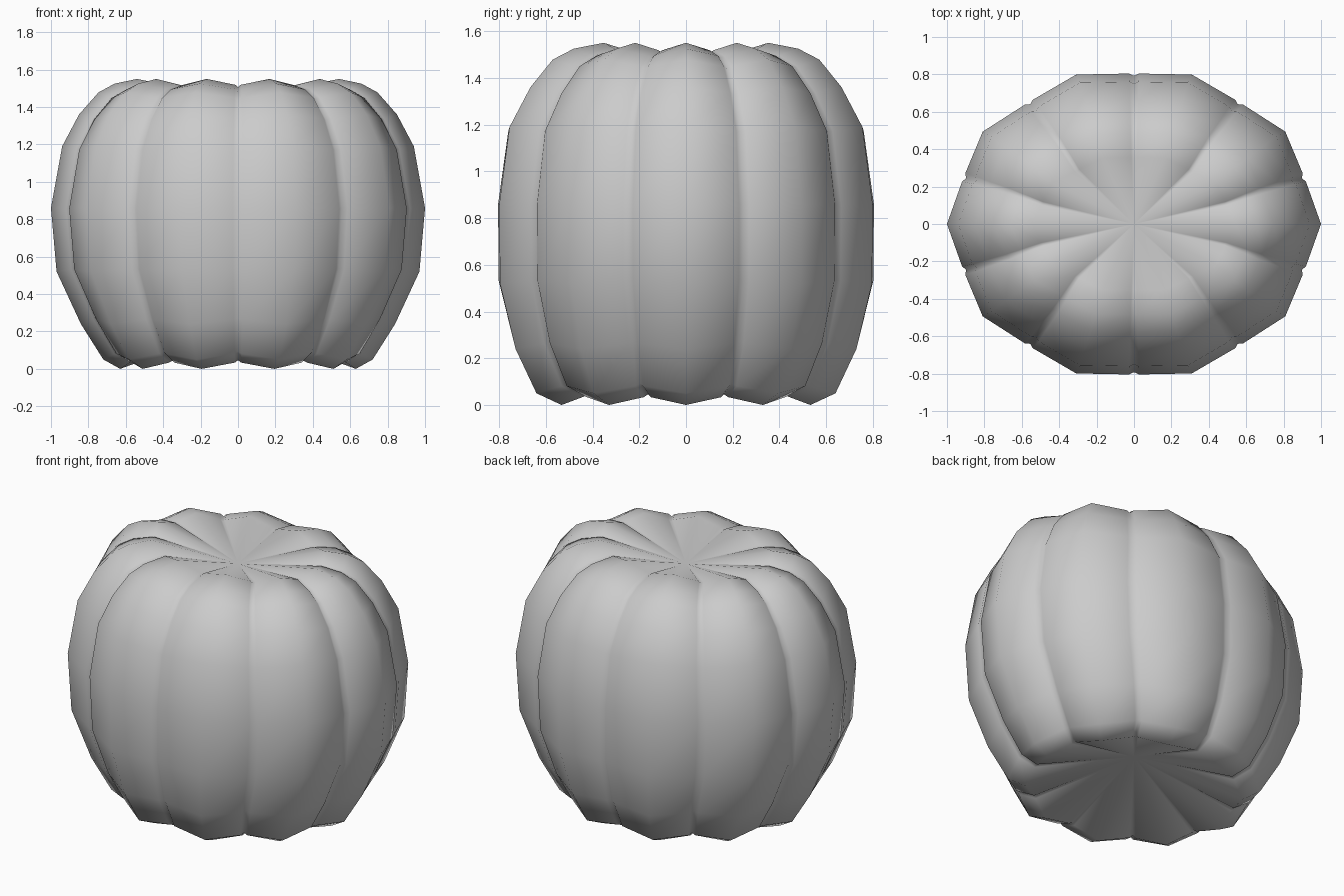
import bpy, bmesh
from math import sin, cos, radians
from mathutils import Vector

if "Cube" in bpy.data.objects:
    bpy.data.objects.remove(bpy.data.objects["Cube"])

# Profile rings of the lobe crests: x radius, y radius, height
RINGS = [(.63, .56, 0), (.72, .673, .05), (.84, .767, .24), (.97, .837, .52),
         (1, .84, .86), (.94, .794, 1.19), (.85, .70, 1.36),
         (.746, .60, 1.478), (.66, .505, 1.525), (.54, .37, 1.55)]
LOBES = 10
CENTRE = Vector((0, 0, .8))

# One lobe around the circle: crest, groove lip, groove floor, groove lip
STEP = 360 / LOBES
LOBE = [(0, 1), (STEP / 2 - 1.6, .958), (STEP / 2, .943), (STEP / 2 + 1.6, .958)]

bm = bmesh.new()
loops = []
for rx, ry, z in RINGS:
    loop = []
    for i in range(LOBES):
        for offset, scale in LOBE:
            a = radians(i * STEP + offset)
            p = Vector((rx * cos(a), ry * sin(a), z))
            loop.append(bm.verts.new(CENTRE + (p - CENTRE) * scale))
    loops.append(loop)

# Side skin
n = len(loops[0])
for low, high in zip(loops, loops[1:]):
    for i in range(n):
        j = (i + 1) % n
        bm.faces.new((low[i], low[j], high[j], high[i]))

# Sunken bottom and top
bottom = bm.verts.new((0, 0, .23))
top = bm.verts.new((0, 0, 1.44))
for i in range(n):
    j = (i + 1) % n
    bm.faces.new((bottom, loops[0][j], loops[0][i]))
    bm.faces.new((top, loops[-1][i], loops[-1][j]))

for f in bm.faces:
    f.smooth = True
bmesh.ops.recalc_face_normals(bm, faces=bm.faces)
mesh = bpy.data.meshes.new("pumpkin_body")
bm.to_mesh(mesh)
bm.free()
bpy.context.collection.objects.link(bpy.data.objects.new("pumpkin_body", mesh))
